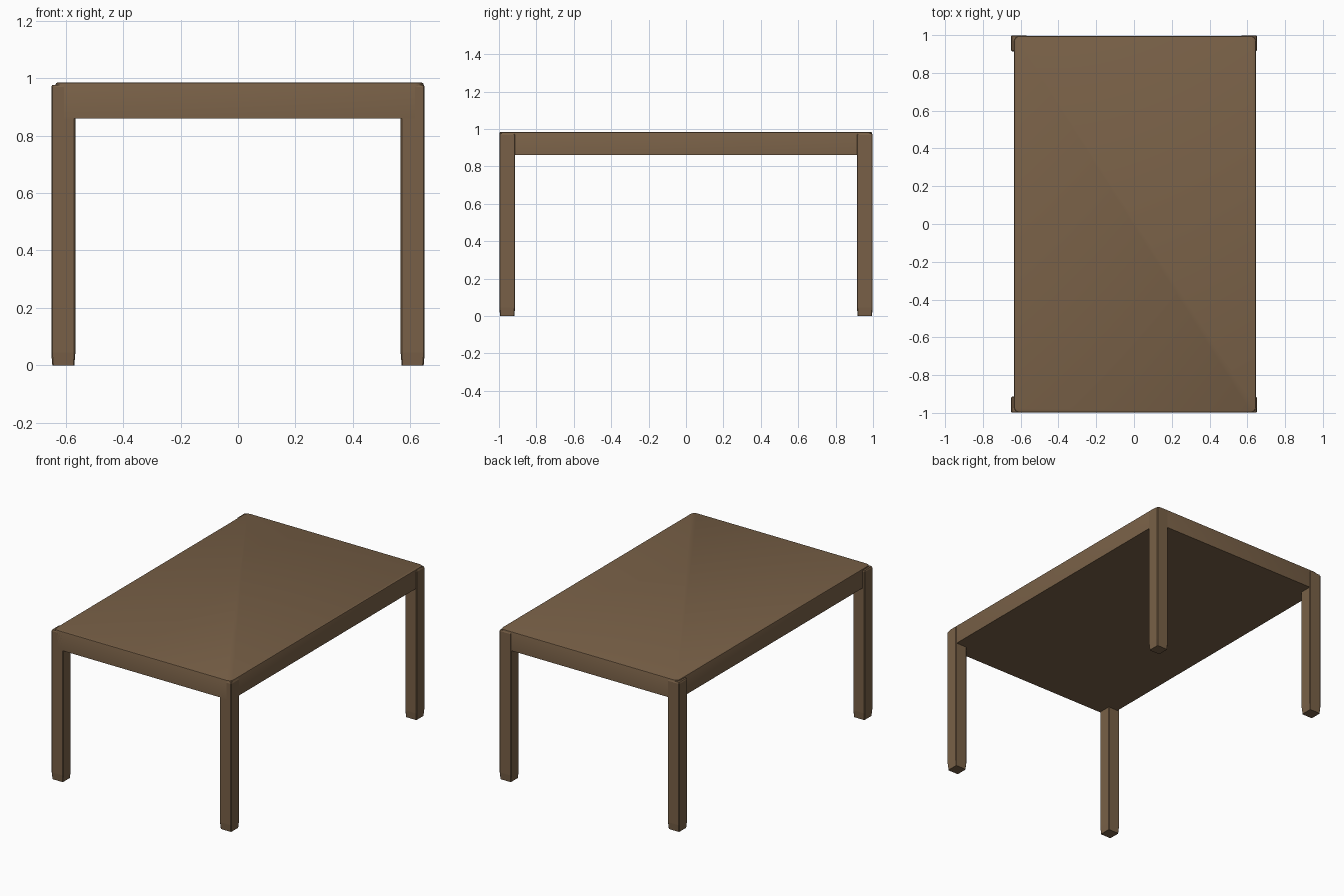
import bpy, bmesh

if "Cube" in bpy.data.objects:
    bpy.data.objects.remove(bpy.data.objects["Cube"])

wood = bpy.data.materials.new("brown wood")
wood.diffuse_color = (0.19, 0.118, 0.063, 1)
wood.use_nodes = True
wood.node_tree.nodes["Principled BSDF"].inputs["Base Color"].default_value = wood.diffuse_color


def make_object(name, bm):
    bmesh.ops.recalc_face_normals(bm, faces=bm.faces)
    mesh = bpy.data.meshes.new(name)
    bm.to_mesh(mesh)
    bm.free()
    mesh.materials.append(wood)
    obj = bpy.data.objects.new(name, mesh)
    bpy.context.collection.objects.link(obj)
    return obj


def box(lo, hi):
    bm = bmesh.new()
    bmesh.ops.create_cube(bm, size=1)
    for v in bm.verts:
        v.co = [lo[i] if v.co[i] < 0 else hi[i] for i in range(3)]
    return bm


def upright(edge):
    return abs(edge.verts[0].co.z - edge.verts[1].co.z) > 0.05


# Table top: rounded upright corners and a softened upper rim
bm = box((-0.635, -0.998, 0.86), (0.646, 0.995, 0.984))
bmesh.ops.bevel(bm, geom=[e for e in bm.edges if upright(e)], offset=0.03,
                segments=4, profile=0.5, affect='EDGES')
rim = [e for e in bm.edges if all(v.co.z > 0.98 for v in e.verts)]
bmesh.ops.bevel(bm, geom=rim, offset=0.006, segments=2, profile=0.5, affect='EDGES')
top = make_object("table_top", bm)

# Legs: square posts with narrow chamfers and slightly tapered feet
W, R = 0.084, 0.004
for sx, side in ((-1, "left"), (1, "right")):
    for sy, end in ((-1, "front"), (1, "back")):
        cx, cy = sx * (0.65 - W / 2), sy * (0.998 - W / 2)
        bm = box((cx - W / 2, cy - W / 2, 0), (cx + W / 2, cy + W / 2, 0.976))
        bmesh.ops.bevel(bm, geom=[e for e in bm.edges if upright(e)], offset=R,
                        segments=1, affect='EDGES')
        for z in (0.045, 0.968):
            bmesh.ops.bisect_plane(bm, geom=bm.verts[:] + bm.edges[:] + bm.faces[:],
                                   plane_co=(0, 0, z), plane_no=(0, 0, 1))
        for v in bm.verts:
            if v.co.z < 0.01 or v.co.z > 0.97:
                v.co.x = cx + (v.co.x - cx) * 0.91
                v.co.y = cy + (v.co.y - cy) * 0.91
        make_object(f"{end}_{side}_leg", bm)

# Smooth the rounded corners while keeping the sharp edges
bpy.ops.object.select_all(action='DESELECT')
top.select_set(True)
bpy.context.view_layer.objects.active = top
bpy.ops.object.shade_smooth_by_angle()
